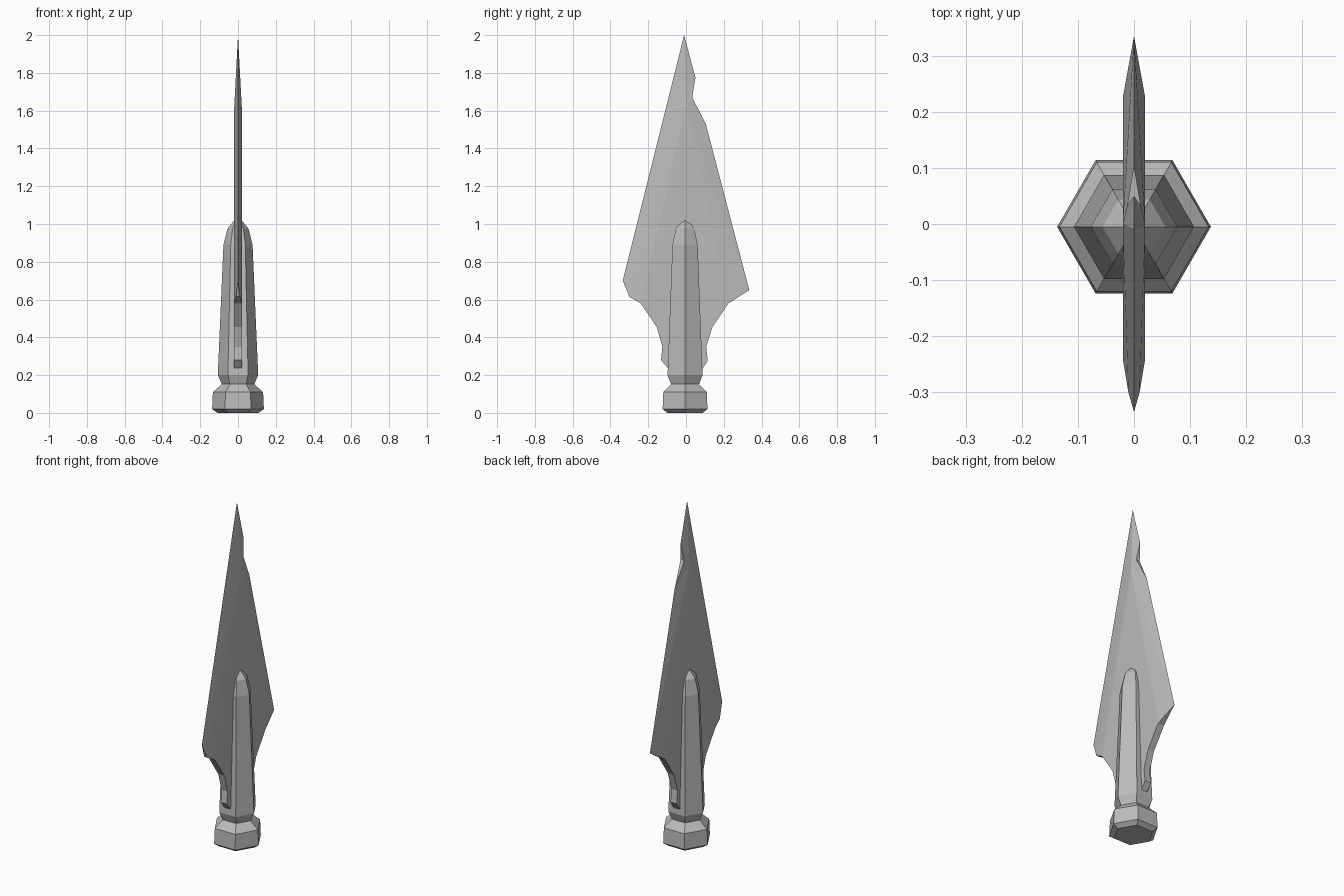
import bpy
import bmesh
from math import cos, sin, pi

cube = bpy.data.objects.get("Cube")
if cube:
    bpy.data.objects.remove(cube, do_unlink=True)

steel = bpy.data.materials.new("grey steel")
steel.use_nodes = True
grey = (0.5, 0.5, 0.5, 1)
steel.diffuse_color = grey
steel.node_tree.nodes["Principled BSDF"].inputs["Base Color"].default_value = grey


def finish(bm, name):
    bmesh.ops.remove_doubles(bm, verts=bm.verts, dist=0.0001)
    bmesh.ops.recalc_face_normals(bm, faces=bm.faces)
    mesh = bpy.data.meshes.new(name)
    bm.to_mesh(mesh)
    bm.free()
    mesh.materials.append(steel)
    obj = bpy.data.objects.new(name, mesh)
    bpy.context.collection.objects.link(obj)
    return obj


def hex_lathe(name, profile, centre_y=-0.005, sides=6):
    """Stack of six-sided rings given as (height, radius)."""
    bm = bmesh.new()
    rings = [[bm.verts.new((r * cos(2 * pi * i / sides),
                            centre_y + r * sin(2 * pi * i / sides), z))
              for i in range(sides)] for z, r in profile]
    for low, high in zip(rings, rings[1:]):
        for i in range(sides):
            j = (i + 1) % sides
            bm.faces.new((low[i], low[j], high[j], high[i]))
    bm.faces.new(rings[0])
    bm.faces.new(rings[-1])
    return finish(bm, name)


# Pommel and grip
hex_lathe("pommel", [(0, 0.108), (0.02, 0.137), (0.11, 0.133), (0.152, 0.086)])
hex_lathe("grip", [(0.152, 0.086), (0.2, 0.107), (0.89, 0.077),
                   (0.975, 0.056), (1.04, 0.003)])

# Blade outline as (y, z, half thickness): sharp edges above, blunt shoulders below
T = 0.02
front_edge = [(-0.01, 2.0, 0), (-0.335, 0.7, 0), (-0.3, 0.615, 0.01), (-0.24, 0.58, T)]
front_neck = [(-0.155, 0.455, T), (-0.125, 0.35, T), (-0.132, 0.28, T), (-0.095, 0.235, T)]
back_neck = [(0.085, 0.23, T), (0.115, 0.275, T), (0.107, 0.35, T), (0.14, 0.455, T)]
back_edge = [(0.225, 0.58, T), (0.335, 0.65, 0), (0.105, 1.53, 0),
             (0.033, 1.67, 0.012), (0.05, 1.775, 0), (-0.01, 2.0, 0)]
ridge_top = (0.0, 1.62, T)

bm = bmesh.new()


def face(points):
    bm.faces.new([bm.verts.new(p) for p in points])


def at(point, side):
    y, z, half = point
    return (side * half, y, z)


for side in (-1, 1):
    # Flat middle of the blade, then the ground bevels fanning from the ridge top
    flat = [ridge_top, front_edge[-1]] + front_neck + back_neck + [back_edge[0]]
    face([at(p, side) for p in flat])
    for edge in (front_edge, back_edge):
        for a, b in zip(edge, edge[1:]):
            face([at(ridge_top, side), at(a, side), at(b, side)])

# Blunt rim closing the two sides
outline = front_edge + front_neck + back_neck + back_edge
for a, b in zip(outline, outline[1:]):
    rim = list(dict.fromkeys([at(a, -1), at(b, -1), at(b, 1), at(a, 1)]))
    if len(rim) > 2:
        face(rim)
finish(bm, "blade")
